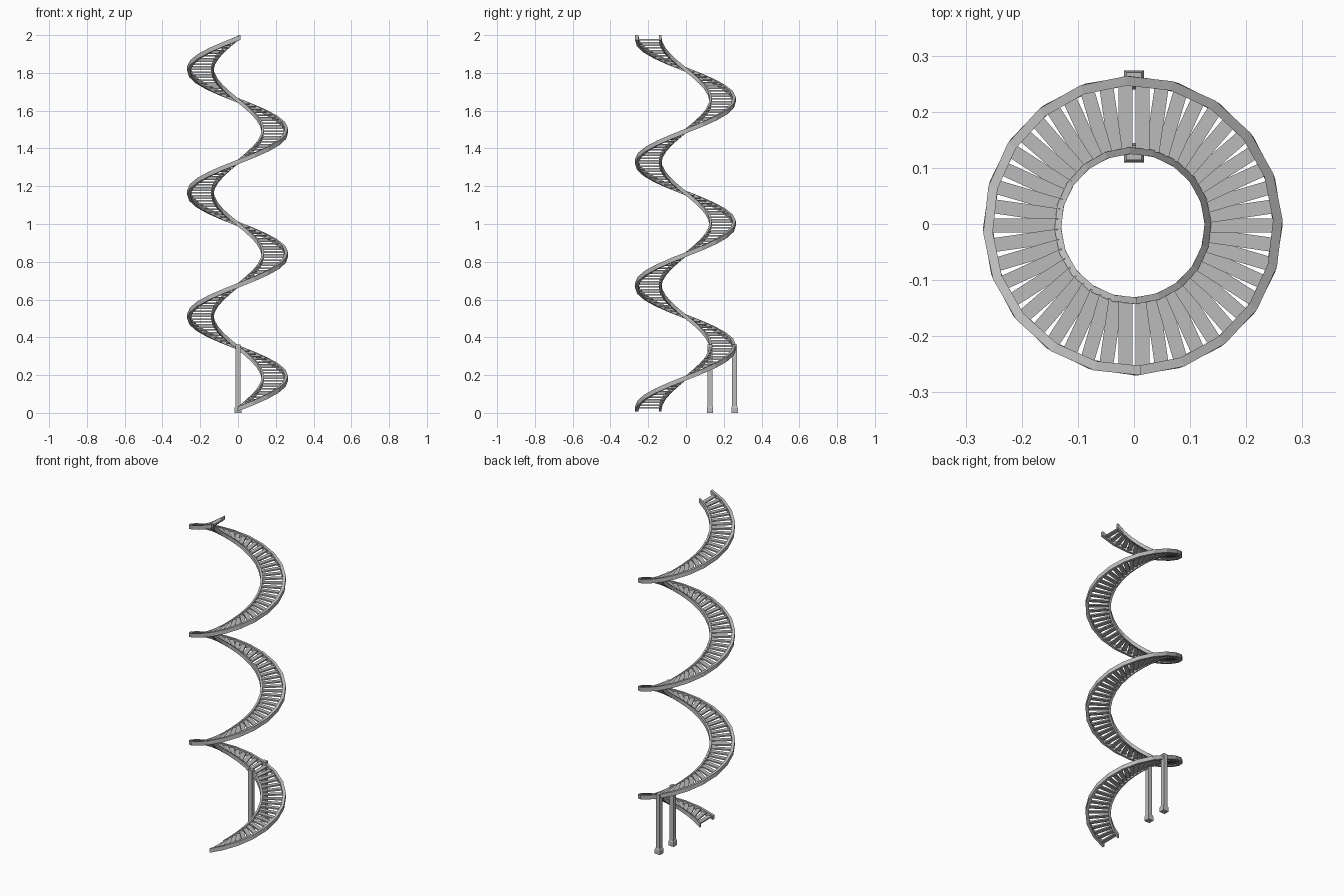
import bpy, bmesh, math
from mathutils import Matrix, Vector

cube = bpy.data.objects.get("Cube")
if cube:
    bpy.data.objects.remove(cube, do_unlink=True)

# Single grey finish
GREY = (0.5, 0.5, 0.5, 1)
grey = bpy.data.materials.new("grey_metal")
grey.use_nodes = True
grey.diffuse_color = GREY
grey.node_tree.nodes["Principled BSDF"].inputs["Base Color"].default_value = GREY

CENTRE = Vector((-0.002, -0.003, 0))
START, END = math.radians(-90), math.radians(993)
Z_LOW, Z_HIGH = 0.02, 1.9875
DEPTH = 0.025
SEGMENTS = 60
HALF_TURNS = 6
TREADS = 23  # per half turn


def height(angle):
    return Z_LOW + (Z_HIGH - Z_LOW) * (angle - START) / (END - START)


def finish(bm, name):
    bmesh.ops.recalc_face_normals(bm, faces=bm.faces)
    mesh = bpy.data.meshes.new(name)
    bm.to_mesh(mesh)
    bm.free()
    mesh.materials.append(grey)
    obj = bpy.data.objects.new(name, mesh)
    bpy.context.collection.objects.link(obj)


def add_box(bm, low, high, matrix=Matrix.Identity(4)):
    low, high = Vector(low), Vector(high)
    scale = Matrix.Diagonal((*(high - low), 1))
    move = Matrix.Translation((low + high) / 2)
    return bmesh.ops.create_cube(bm, size=1, matrix=matrix @ move @ scale)["verts"]


# Stringer: a rectangular section swept up the helix
def stringer(name, r_in, r_out):
    bm = bmesh.new()
    rings = []
    for i in range(SEGMENTS + 1):
        a = START + (END - START) * i / SEGMENTS
        z = height(a)
        section = [(r_in, -1), (r_out, -1), (r_out, 1), (r_in, 1)]
        rings.append([bm.verts.new(CENTRE + Vector((r * math.cos(a), r * math.sin(a), z + s * DEPTH / 2)))
                      for r, s in section])
    for a, b in zip(rings, rings[1:]):
        for j in range(4):
            k = (j + 1) % 4
            bm.faces.new((a[j], a[k], b[k], b[j]))
    bm.faces.new(rings[0])
    bm.faces.new(rings[-1])
    finish(bm, name)


stringer("outer_stringer", 0.250, 0.267)
stringer("inner_stringer", 0.128, 0.140)

# Treads: flat planks in half-turn flights, first and last square to the flight's ends
bm = bmesh.new()
for flight in range(HALF_TURNS):
    for i in range(TREADS):
        t = i / (TREADS - 1)
        a = START + math.pi * (flight + t)
        z = height(START + math.pi * (flight + (i + 0.5) / TREADS))
        shift = 0.015 - 0.03 * t
        place = Matrix.Translation(CENTRE + Vector((0.002, 0, z))) @ Matrix.Rotation(a, 4, "Z")
        add_box(bm, (0.135, shift - 0.0125, -0.004), (0.255, shift + 0.0125, 0.004), place)
finish(bm, "treads")


# Support posts with chamfered feet
def post(name, y):
    bm = bmesh.new()
    add_box(bm, (-0.013, y - 0.013, 0.02), (0.013, y + 0.013, 0.363))
    add_box(bm, (-0.018, y - 0.017, 0), (0.018, y + 0.017, 0.026))
    cap = add_box(bm, (-0.018, y - 0.017, 0.026), (0.018, y + 0.017, 0.036))
    for v in cap:
        if v.co.z > 0.03:
            v.co.x *= 0.75
            v.co.y = y + (v.co.y - y) * 0.8
    finish(bm, name)


post("inner_post", 0.127)
post("outer_post", 0.257)
